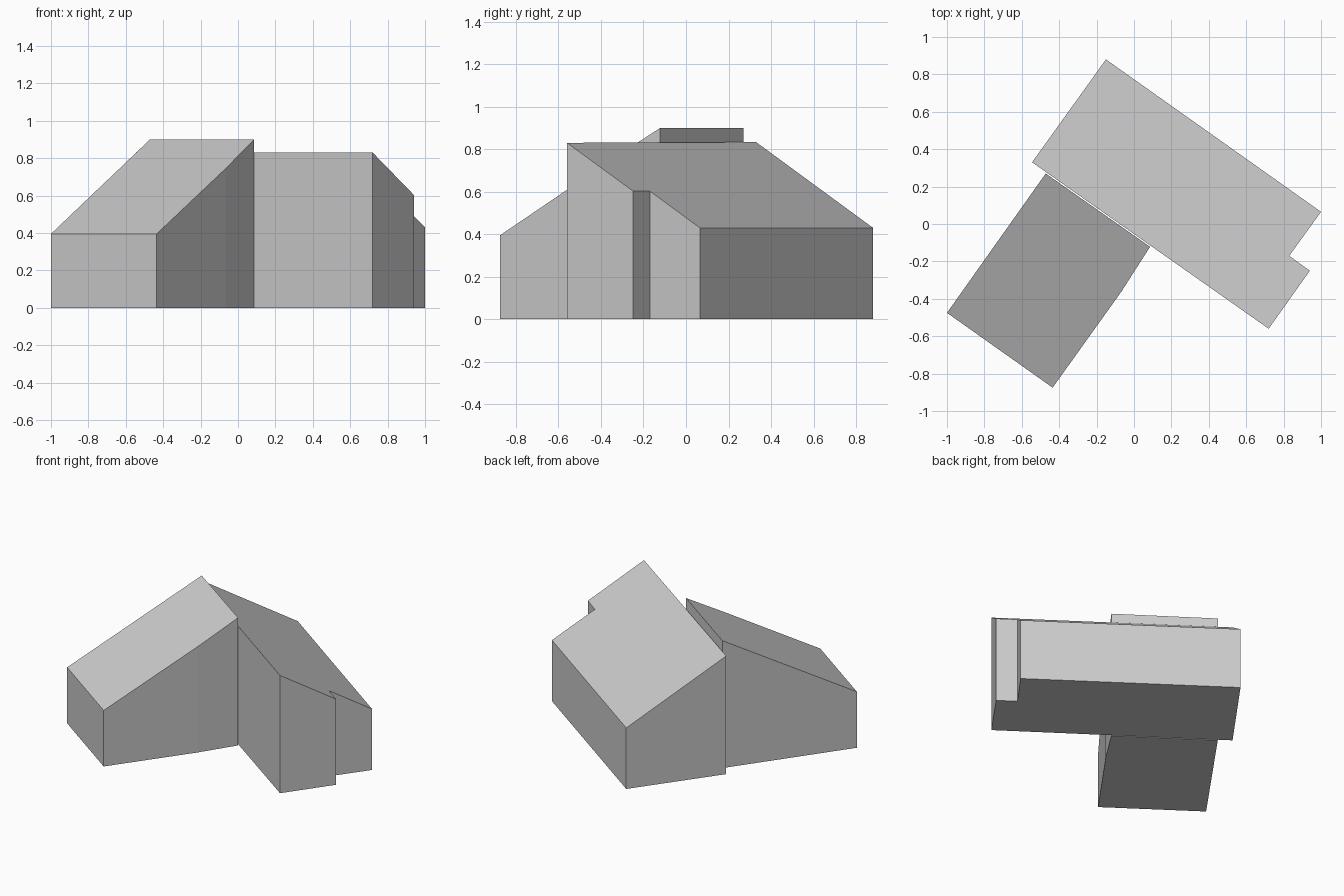
import bpy
import bmesh
from mathutils import Vector

cube = bpy.data.objects.get("Cube")
if cube:
    bpy.data.objects.remove(cube, do_unlink=True)

# One plain grey for walls and roofs
grey = bpy.data.materials.new("light grey")
grey.use_nodes = True
color = (0.6, 0.6, 0.6, 1)
grey.diffuse_color = color
grey.node_tree.nodes["Principled BSDF"].inputs["Base Color"].default_value = color


def wing(name, footprint, eave, ridge, low, high):
    """Extrude a footprint up to a single-pitch roof.

    eave: two points of the low edge; ridge: a point on the high edge.
    """
    a, b, c = Vector(eave[0]), Vector(eave[1]), Vector(ridge)
    along = (b - a).normalized()
    across = Vector((-along.y, along.x))
    depth = (c - a).dot(across)

    def roof_height(p):
        return low + (high - low) * (p - a).dot(across) / depth

    bm = bmesh.new()
    floor = bm.faces.new([bm.verts.new((x, y, 0)) for x, y in footprint])
    roof = bmesh.ops.extrude_face_region(bm, geom=[floor], use_keep_orig=True)
    for v in roof["geom"]:
        if isinstance(v, bmesh.types.BMVert):
            v.co.z = roof_height(v.co.xy)
    bmesh.ops.recalc_face_normals(bm, faces=bm.faces)
    mesh = bpy.data.meshes.new(name)
    bm.to_mesh(mesh)
    bm.free()
    mesh.materials.append(grey)
    obj = bpy.data.objects.new(name, mesh)
    bpy.context.collection.objects.link(obj)
    return obj


# Long rear wing with a notched end, roof falling to the back
main = [(-0.545, 0.33), (0.72, -0.56), (0.94, -0.25),
        (0.83, -0.17), (1.0, 0.065), (-0.15, 0.88)]
wing("main_wing", main, (main[5], main[4]), main[1], 0.43, 0.83)

# Front wing with a slightly bent side wall, roof falling to the front
front = [(-1.0, -0.475), (-0.435, -0.875), (-0.067, -0.361),
         (0.086, -0.122), (-0.472, 0.27)]
wing("front_wing", front, (front[0], front[1]), front[3], 0.395, 0.9)
